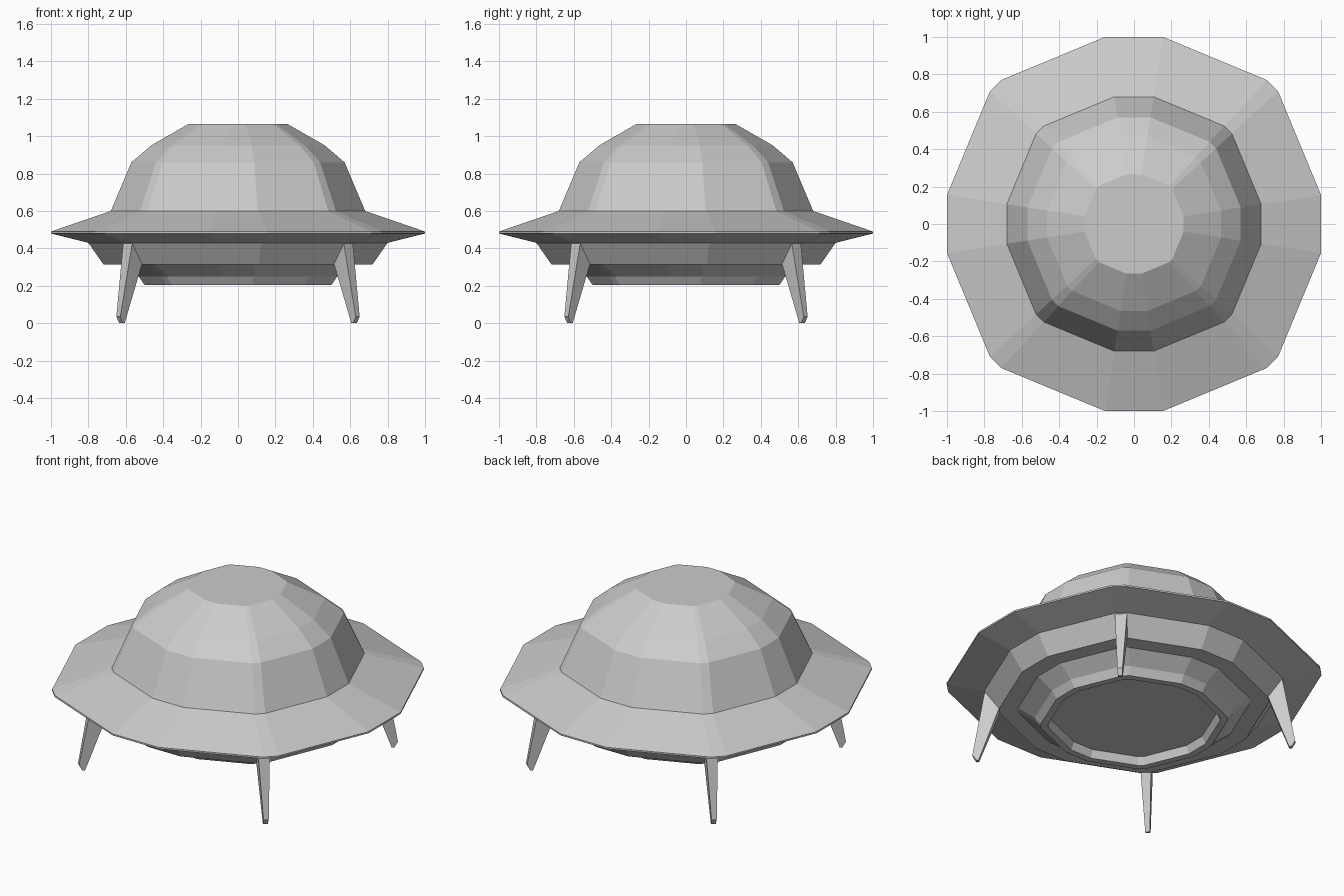
import bpy, bmesh
from math import cos, sin, pi
from mathutils import Matrix, Vector

if "Cube" in bpy.data.objects:
    bpy.data.objects.remove(bpy.data.objects["Cube"])

# Twelve-sided plan outline: wide sides on the axes, small cuts on the diagonals
QUARTER = [(1.0, -0.155), (1.0, 0.155), (0.77, 0.71)]
DIAG = (0.71, 0.77)


def outline():
    pts = []
    for k in range(4):
        rot = Matrix.Rotation(k * pi / 2, 2)
        for p in QUARTER + [DIAG]:
            v = rot @ Vector(p)
            if all((v - q).length > 1e-4 for q in pts):
                pts.append(v)
    return pts


def finish(name, bm):
    mesh = bpy.data.meshes.new(name)
    bm.to_mesh(mesh)
    bm.free()
    ob = bpy.data.objects.new(name, mesh)
    bpy.context.collection.objects.link(ob)
    return ob


def loft(name, profile, cap_end=False):
    """Stack scaled copies of the outline; profile runs from top to bottom."""
    bm = bmesh.new()
    plan = outline()
    rings = [[bm.verts.new((p.x * s, p.y * s, z)) for p in plan] for s, z in profile]
    n = len(plan)
    for a, b in zip(rings, rings[1:]):
        for i in range(n):
            j = (i + 1) % n
            bm.faces.new((a[i], b[i], b[j], a[j]))
    if cap_end == "top":
        bm.faces.new(rings[0])
    elif cap_end == "bottom":
        bm.faces.new(rings[-1][::-1])
    return finish(name, bm)


# Dome with flat top
loft("dome", [(0.265, 1.065), (0.465, 0.95), (0.57, 0.86), (0.68, 0.6)], "top")

# Wide thin-edged disc
loft("saucer_rim", [(0.68, 0.6), (1.0, 0.49), (1.0, 0.48), (0.8, 0.43)])

# Stepped underside with a recessed floor
loft("underside", [(0.8, 0.43), (0.72, 0.315), (0.62, 0.315), (0.53, 0.25),
                   (0.5, 0.205), (0.46, 0.205), (0.44, 0.25)], "bottom")

# Four tapered legs on the diagonals: (radius, height) side profile
LEG = [(0.83, 0.45), (0.905, 0.035), (0.885, 0.0), (0.87, 0.0), (0.757, 0.31), (0.73, 0.40)]


def leg(name, angle):
    bm = bmesh.new()
    sides = []
    for sign in (-1, 1):
        sides.append([bm.verts.new((r, sign * (0.013 + 0.05 * z), z)) for r, z in LEG])
    a, b = sides
    bm.faces.new(a)
    bm.faces.new(b[::-1])
    for i in range(len(LEG)):
        j = (i + 1) % len(LEG)
        bm.faces.new((a[i], b[i], b[j], a[j]))
    bmesh.ops.recalc_face_normals(bm, faces=bm.faces)
    bmesh.ops.rotate(bm, verts=bm.verts, matrix=Matrix.Rotation(angle, 3, 'Z'))
    return finish(name, bm)


for i, label in enumerate(("back_right", "back_left", "front_left", "front_right")):
    leg(label + "_leg", pi / 4 + i * pi / 2)
